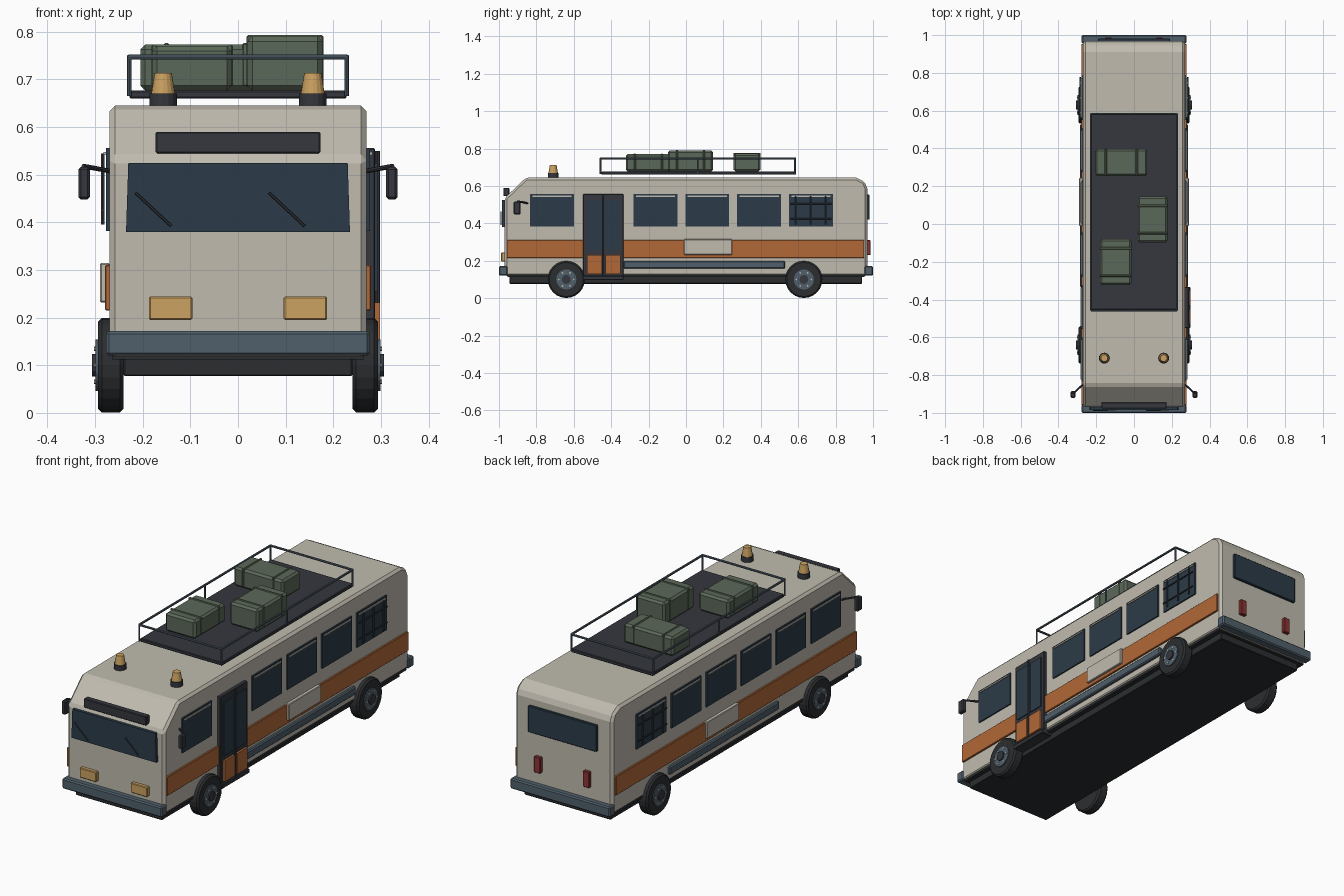
import bpy, bmesh, math
from mathutils import Vector

if "Cube" in bpy.data.objects:
    bpy.data.objects.remove(bpy.data.objects["Cube"])


def mat(name, r, g, b):
    m = bpy.data.materials.new(name)
    m.diffuse_color = (r, g, b, 1)
    m.use_nodes = True
    m.node_tree.nodes["Principled BSDF"].inputs["Base Color"].default_value = m.diffuse_color
    return m


CREAM = mat("cream", .53, .50, .43)
ORANGE = mat("orange", .45, .14, .04)
GLASS = mat("glass", .024, .044, .065)
DARK = mat("dark", .035, .038, .048)
RUBBER = mat("rubber", .025, .027, .03)
STEEL = mat("steel", .08, .115, .145)
GREEN = mat("green", .105, .14, .10)
AMBER = mat("amber", .60, .36, .12)
RED = mat("red", .27, .035, .035)


def finish(name, bm, m, bevel=0, segments=1):
    bmesh.ops.recalc_face_normals(bm, faces=bm.faces)
    me = bpy.data.meshes.new(name)
    bm.to_mesh(me)
    bm.free()
    me.materials.append(m)
    ob = bpy.data.objects.new(name, me)
    bpy.context.collection.objects.link(ob)
    if bevel:
        b = ob.modifiers.new("bevel", 'BEVEL')
        b.width, b.segments = bevel, segments
        b.limit_method, b.angle_limit = 'ANGLE', math.radians(30)
    return ob


def box(name, x, y, z, m, bevel=0):
    """Box from (min, max) ranges on each axis."""
    bm = bmesh.new()
    bmesh.ops.create_cube(bm, size=1)
    for v in bm.verts:
        for i, (a, b) in enumerate((x, y, z)):
            v.co[i] = (a + b) / 2 + v.co[i] * (b - a)
    return finish(name, bm, m, bevel)


def side_box(name, s, x0, x1, y, z, m, bevel=0):
    return box(name, sorted((s * x0, s * x1)), y, z, m, bevel)


def rod(name, p, q, r, m, sides=8, r2=None, bevel=0):
    """Cylinder or cone between two points."""
    p, q = Vector(p), Vector(q)
    bm = bmesh.new()
    bmesh.ops.create_cone(bm, cap_ends=True, segments=sides, radius1=r,
                          radius2=r if r2 is None else r2, depth=(q - p).length)
    rot = (q - p).to_track_quat('Z', 'Y')
    for v in bm.verts:
        v.co = rot @ v.co + (p + q) / 2
    return finish(name, bm, m, bevel)


def prism(name, profile, hx, m, bevel=0):
    """Side profile (y, z) extruded across the width."""
    bm = bmesh.new()
    f = bm.faces.new([bm.verts.new((-hx, y, z)) for y, z in profile])
    r = bmesh.ops.extrude_face_region(bm, geom=[f])
    for v in r["geom"]:
        if isinstance(v, bmesh.types.BMVert):
            v.co.x = hx
    return finish(name, bm, m, bevel)


# Body shell, chassis skirt and bumpers
prism("body", [(-.97, .118), (.97, .118), (.97, .585), (.955, .622), (.91, .645),
               (-.855, .645), (-.97, .535)], .27, CREAM, .012)
box("chassis_skirt", (-.24, .24), (-.945, .94), (.077, .125), RUBBER, .003)
box("underfloor", (-.265, .265), (-.955, .955), (.112, .125), RUBBER)
box("front_bumper", (-.277, .277), (-1.0, -.955), (.12, .172), STEEL, .006)
box("rear_bumper", (-.277, .277), (.955, 1.0), (.12, .172), STEEL, .006)

# Windscreen, tapered slightly towards the top
ws = box("windscreen", (-.235, .235), (-.984, -.965), (.38, .525), GLASS)
for v in ws.data.vertices:
    if v.co.z > .5:
        v.co.x *= .98
box("destination_board", (-.173, .173), (-.976, -.945), (.545, .59), DARK, .003)
for i, x in enumerate((-.215, .065)):
    rod("wiper", (x, -.988, .462), (x + .075, -.988, .392), .003, DARK, 6)

# Rear window
box("rear_window", (-.19, .19), (.96, .982), (.42, .553), GLASS, .003)

PITCH, FIRST = .277, -.717
for s in (-1, 1):
    # Lights
    x = sorted((s * .096, s * .187))
    box("headlight", x, (-.988, -.965), (.195, .244), AMBER, .003)
    box("tail_light", sorted((s * .118, s * .153)), (.96, .987), (.23, .31), RED, .003)

    # Stripe, service hatch, side rail
    side_box("side_stripe", s, .26, .279, (-.958, .953), (.215, .31), ORANGE, .002)
    side_box("service_hatch", s, .27, .29, (-.01, .245), (.232, .315), CREAM, .003)
    side_box("side_rail", s, .26, .285, (-.335, .53), (.158, .198), STEEL, .005)

    # Side windows with top trim; the door takes one slot on the right
    for i in range(6):
        if s == 1 and i == 1:
            continue
        y = FIRST + i * PITCH
        side_box("side_window", s, .26, .277, (y - .117, y + .117), (.382, .556), GLASS)
        side_box("window_trim", s, .27, .282, (y - .105, y + .105), (.541, .548), CREAM)

    # Guard bars over the rearmost window
    y = FIRST + 5 * PITCH
    for dy in (-.08, 0, .08):
        rod("guard_bar", (s * .284, y + dy, .395), (s * .284, y + dy, .545), .004, DARK, 6)
    for z in (.425, .505):
        rod("guard_bar", (s * .284, y - .11, z), (s * .284, y + .11, z), .004, DARK, 6)

    # Mirrors
    rod("mirror_arm", (s * .265, -.845, .507), (s * .325, -.9, .518), .005, DARK, 8)
    side_box("mirror", s, .311, .335, (-.922, -.884), (.448, .516), DARK, .005)

    # Wheels with hub and nuts
    for y in (-.64, .63):
        rod("tyre", (s * .24, y, .1), (s * .294, y, .1), .099, RUBBER, 24, bevel=.008)
        rod("wheel_rim", (s * .28, y, .1), (s * .299, y, .1), .054, STEEL, 20)
        rod("wheel_hub", (s * .29, y, .1), (s * .306, y, .1), .024, DARK, 12)
        for k in range(6):
            a = k * math.pi / 3
            cy, cz = y + .04 * math.cos(a), .1 + .04 * math.sin(a)
            rod("wheel_nut", (s * .295, cy, cz), (s * .302, cy, cz), .005, CREAM, 6)

    # Roof beacons
    rod("beacon_base", (s * .157, -.71, .643), (s * .157, -.71, .67), .029, DARK, 16)
    rod("beacon_lamp", (s * .157, -.71, .67), (s * .157, -.71, .713), .025, AMBER, 16, .018)

# Folding door on the right side
box("door_frame", (.26, .288), (-.55, -.333), (.1, .556), DARK, .003)
box("door_step", (.24, .298), (-.55, -.333), (.098, .12), DARK, .003)
for y in (-.49, -.391):
    box("door_glass", (.28, .293), (y - .04, y + .04), (.255, .525), GLASS)
    box("door_panel", (.28, .298), (y - .04, y + .04), (.128, .232), ORANGE)
rod("door_post", (.293, -.4405, .12), (.293, -.4405, .55), .005, DARK)

# Roof rack
box("rack_platform", (-.228, .228), (-.452, .588), (.66, .677), DARK, .003)
corners = [(-.228, -.457), (.228, -.457), (.228, .583), (-.228, .583)]
for a, b in zip(corners, corners[1:] + corners[:1]):
    rod("rack_rail", (*a, .747), (*b, .747), .0055, STEEL)
for x, y in corners + [(-.228, .063), (.228, .063)]:
    rod("rack_post", (x, y, .665), (x, y, .75), .0045, STEEL)

# Luggage with lids and straps: x range, y range, top height, long axis
for x, y, top, along_x in (((-.205, .07), (.255, .397), .773, True),
                           ((.02, .177), (-.097, .145), .79, False),
                           ((-.18, -.013), (-.322, -.08), .77, False)):
    box("luggage", x, y, (.677, top), GREEN, .01)
    lo, hi = x if along_x else y
    for t in (.2, .8):
        c = lo + t * (hi - lo)
        band = (c - .006, c + .006)
        bx, by = (band, (y[0] - .002, y[1] + .002)) if along_x else ((x[0] - .002, x[1] + .002), band)
        box("luggage_strap", bx, by, (.685, top + .003), GREEN, .003)
